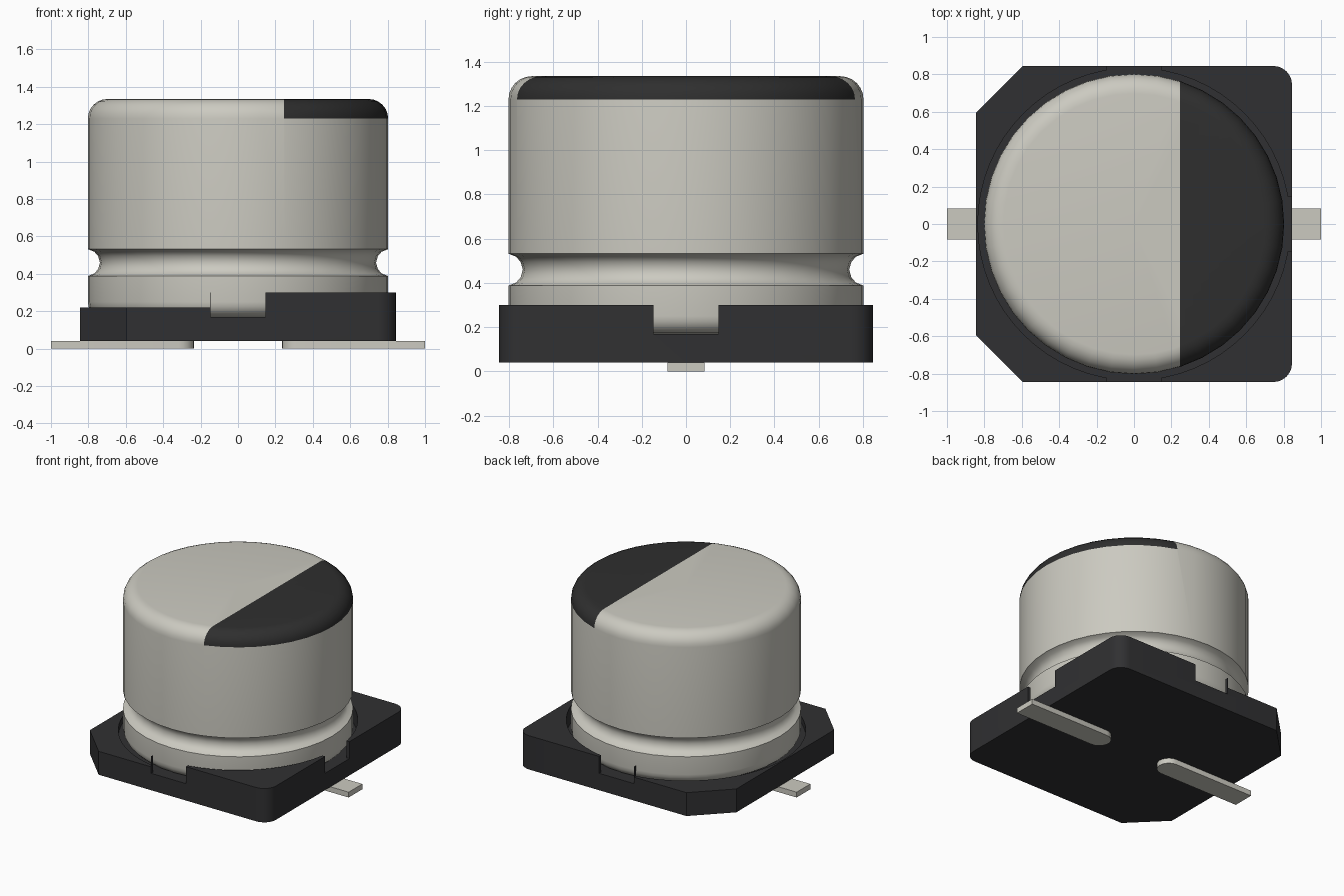
import bpy, bmesh, math

cube = bpy.data.objects.get("Cube")
if cube:
    bpy.data.objects.remove(cube, do_unlink=True)


def material(name, rgb, metallic=0.0, rough=0.5):
    m = bpy.data.materials.new(name)
    m.use_nodes = True
    m.diffuse_color = (*rgb, 1)
    bsdf = next(n for n in m.node_tree.nodes if n.type == 'BSDF_PRINCIPLED')
    bsdf.inputs["Base Color"].default_value = (*rgb, 1)
    bsdf.inputs["Metallic"].default_value = metallic
    bsdf.inputs["Roughness"].default_value = rough
    return m


METAL = material("pale_metal", (0.60, 0.59, 0.53))
PLASTIC = material("black_plastic", (0.030, 0.030, 0.032))
MARK = material("black_ink", (0.028, 0.028, 0.028))


def to_object(name, bm, *mats):
    bmesh.ops.recalc_face_normals(bm, faces=bm.faces)
    me = bpy.data.meshes.new(name)
    bm.to_mesh(me)
    bm.free()
    for m in mats:
        me.materials.append(m)
    ob = bpy.data.objects.new(name, me)
    bpy.context.collection.objects.link(ob)
    return ob


def prism(name, outline, z0, z1, mat):
    """Extrude a flat xy outline from z0 to z1."""
    bm = bmesh.new()
    face = bm.faces.new([bm.verts.new((x, y, z0)) for x, y in outline])
    top = bmesh.ops.extrude_face_region(bm, geom=[face])["geom"]
    bmesh.ops.translate(bm, vec=(0, 0, z1 - z0),
                        verts=[v for v in top if isinstance(v, bmesh.types.BMVert)])
    return to_object(name, bm, mat)


def rect(x0, x1, y0, y1):
    return [(x0, y0), (x1, y0), (x1, y1), (x0, y1)]


def arc(cx, cy, r, a0, a1, n):
    return [(cx + r * math.cos(math.radians(a0 + (a1 - a0) * i / n)),
             cy + r * math.sin(math.radians(a0 + (a1 - a0) * i / n)))
            for i in range(n + 1)]


def smooth(ob, degrees):
    bpy.ops.object.select_all(action='DESELECT')
    ob.select_set(True)
    bpy.context.view_layer.objects.active = ob
    bpy.ops.object.shade_smooth_by_angle(angle=math.radians(degrees))


# Base: two chamfered corners, two rounded corners
H, C, R = 0.845, 0.595, 0.10
outline = ([(-H, C), (-H, -C), (-C, -H)]
           + arc(H - R, -(H - R), R, -90, 0, 6)
           + arc(H - R, H - R, R, 0, 90, 6) + [(-C, H)])
base = prism("base", outline, 0.04, 0.30, PLASTIC)

# Cutters: round seat, lower rim on one half, notches in three sides
FLOOR = 0.17
cutters = [
    prism("seat_cutter", arc(0, 0, 0.835, 0, 360 - 360 / 64, 63), FLOOR, 0.5, PLASTIC),
    prism("rim_cutter", rect(-1.2, -0.149, -1.2, 1.2), 0.22, 0.5, PLASTIC),
    prism("cross_notch_cutter", rect(-0.148, 0.148, -1.2, 1.2), FLOOR, 0.5, PLASTIC),
    prism("side_notch_cutter", rect(0.3, 1.2, -0.148, 0.148), FLOOR, 0.5, PLASTIC),
]
bpy.context.view_layer.objects.active = base
for cutter in cutters:
    cutter.hide_render = True
    mod = base.modifiers.new(cutter.name, 'BOOLEAN')
    mod.operation = 'DIFFERENCE'
    mod.solver = 'EXACT'
    mod.object = cutter
    bpy.ops.object.modifier_apply(modifier=mod.name)
    bpy.data.objects.remove(cutter, do_unlink=True)
smooth(base, 25)

# Can: lathed profile with rounded ends and a crimped groove
RC, TOP, SHOULDER = 0.803, 1.335, 1.23
profile = ([(0, FLOOR)] + arc(RC - 0.08, FLOOR + 0.08, 0.08, -90, 0, 5)
           + [(RC, 0.388), (0.768, 0.402), (0.748, 0.425), (0.738, 0.46),
              (0.748, 0.495), (0.768, 0.518), (RC, 0.532)]
           + arc(RC - 0.105, SHOULDER, 0.105, 0, 90, 6) + [(0, TOP)])
bm = bmesh.new()
verts = [bm.verts.new((r, 0, z)) for r, z in profile]
edges = [bm.edges.new(pair) for pair in zip(verts, verts[1:])]
bmesh.ops.spin(bm, geom=verts + edges, cent=(0, 0, 0), axis=(0, 0, 1),
               angle=math.tau, steps=40, use_merge=True)
bmesh.ops.remove_doubles(bm, verts=bm.verts, dist=1e-4)

# Polarity mark: cut the crown along a straight line and colour one side
MARK_X = 0.245
crown = [f for f in bm.faces if f.calc_center_median().z > SHOULDER]
geom = set(crown)
for f in crown:
    geom.update(f.edges)
    geom.update(f.verts)
bmesh.ops.bisect_plane(bm, geom=list(geom), plane_co=(MARK_X, 0, 0),
                       plane_no=(1, 0, 0), dist=1e-5)
for f in bm.faces:
    c = f.calc_center_median()
    f.material_index = int(c.x > MARK_X and c.z > SHOULDER)
can = to_object("can", bm, METAL, MARK)
smooth(can, 32)

# Terminals: flat strips with rounded inner ends
W = 0.083
for side, name in ((1, "left_terminal"), (-1, "right_terminal")):
    strip = [(1.0, -W), (1.0, W)] + arc(0.235 + W, 0, W, 90, 270, 10)
    terminal = prism(name, [(side * x, y) for x, y in strip], 0.0, 0.041, METAL)
    smooth(terminal, 30)
